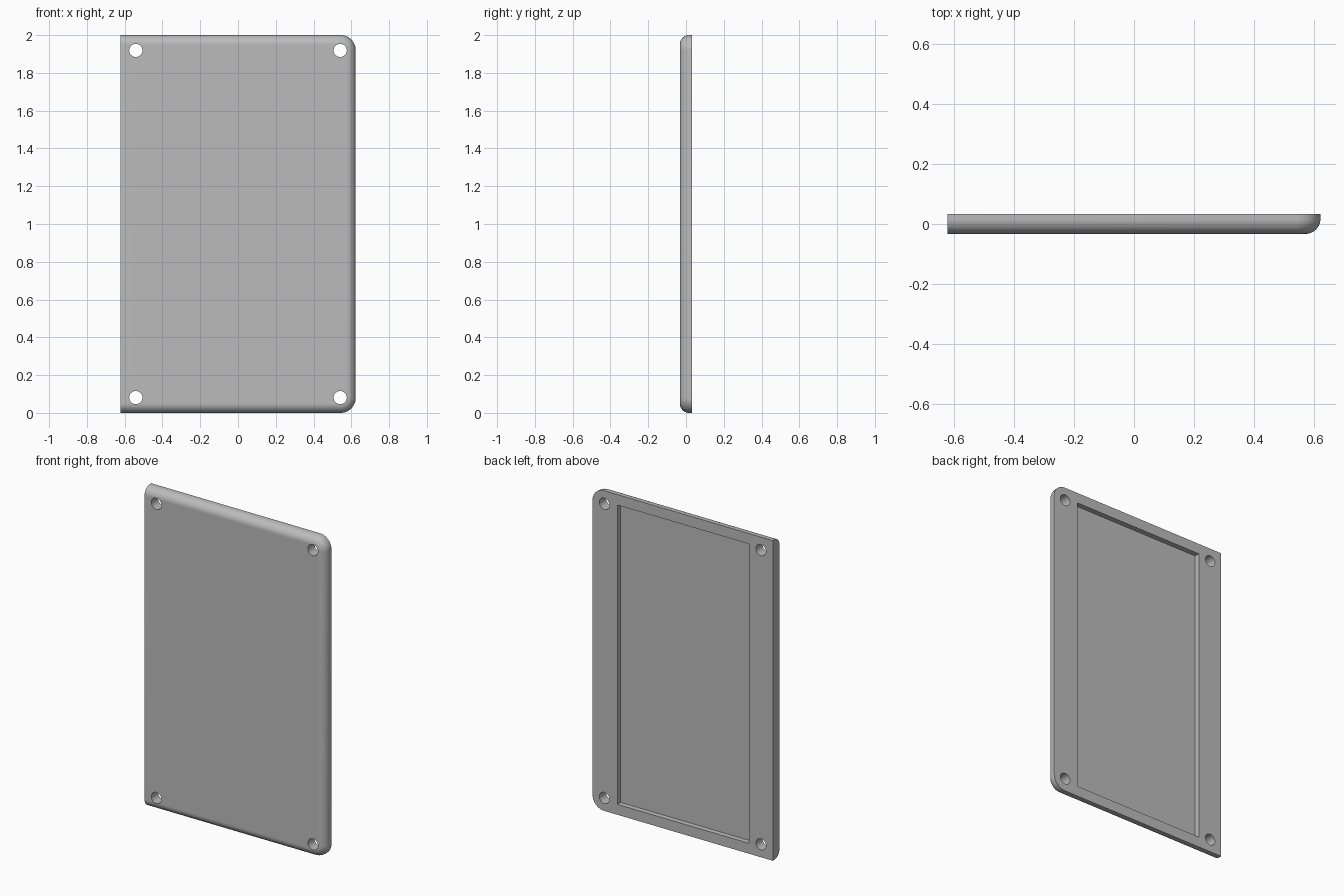
import bpy, bmesh
from math import sin, cos, pi

cube = bpy.data.objects.get("Cube")
if cube:
    bpy.data.objects.remove(cube, do_unlink=True)

HALF_W, HALF_T, HEIGHT = 0.623, 0.033, 2.0
CORNER, EDGE = 0.08, 0.05
STEPS = 12

grey = bpy.data.materials.new("plain_grey")
grey.use_nodes = True
colour = (0.5, 0.5, 0.5, 1)
grey.diffuse_color = colour
grey.node_tree.nodes["Principled BSDF"].inputs["Base Color"].default_value = colour


def outline(inset):
    """Plate outline: square on the right side, round corners on the left side."""
    r = CORNER - inset
    cx = HALF_W - CORNER
    pts = [(-HALF_W, inset)]
    for cz, start in ((CORNER, -pi / 2), (HEIGHT - CORNER, 0)):
        for i in range(STEPS + 1):
            a = start + pi / 2 * i / STEPS
            pts.append((cx + r * cos(a), cz + r * sin(a)))
    pts.append((-HALF_W, HEIGHT - inset))
    return pts


# Plate: stacked outlines, shrinking along a quarter circle towards the front
layers = [(HALF_T, 0)]
for i in range(STEPS + 1):
    a = pi / 2 * i / STEPS
    layers.append((-HALF_T + EDGE * (1 - sin(a)), EDGE * (1 - cos(a))))

bm = bmesh.new()
rings = [[bm.verts.new((x, y, z)) for x, z in outline(d)] for y, d in layers]
count = len(rings[0])
for a, b in zip(rings, rings[1:]):
    for i in range(count - 1):
        bm.faces.new((a[i], a[i + 1], b[i + 1], b[i]))
bm.faces.new(rings[0])
bm.faces.new(rings[-1])
# Flat square side
bm.faces.new([r[0] for r in rings] + [r[-1] for r in reversed(rings)])
bmesh.ops.recalc_face_normals(bm, faces=bm.faces)
mesh = bpy.data.meshes.new("cover_plate")
bm.to_mesh(mesh)
bm.free()
mesh.materials.append(grey)
plate = bpy.data.objects.new("cover_plate", mesh)
bpy.context.collection.objects.link(plate)

# Cutters: shallow back recess and four screw holes
cutters = []
bpy.ops.mesh.primitive_cube_add(size=1, location=(-0.003, 0.05, 1))
recess = bpy.context.object
recess.name = "recess_cutter"
recess.scale = (0.908, 0.1, 1.87)
cutters.append(recess)
for x in (-0.541, 0.541):
    for z in (0.081, HEIGHT - 0.081):
        bpy.ops.mesh.primitive_cylinder_add(vertices=32, radius=0.035, depth=0.3,
                                            location=(x, 0, z), rotation=(pi / 2, 0, 0))
        bpy.context.object.name = "screw_hole_cutter"
        cutters.append(bpy.context.object)

bpy.ops.object.select_all(action='DESELECT')
plate.select_set(True)
bpy.context.view_layer.objects.active = plate
for cutter in cutters:
    cutter.hide_render = True
    cutter.data.materials.append(grey)
    mod = plate.modifiers.new("cut", 'BOOLEAN')
    mod.operation = 'DIFFERENCE'
    mod.solver = 'EXACT'
    mod.object = cutter
    bpy.ops.object.modifier_apply(modifier=mod.name)
for cutter in cutters:
    bpy.data.objects.remove(cutter, do_unlink=True)

bpy.ops.object.shade_smooth_by_angle(angle=pi / 6)
